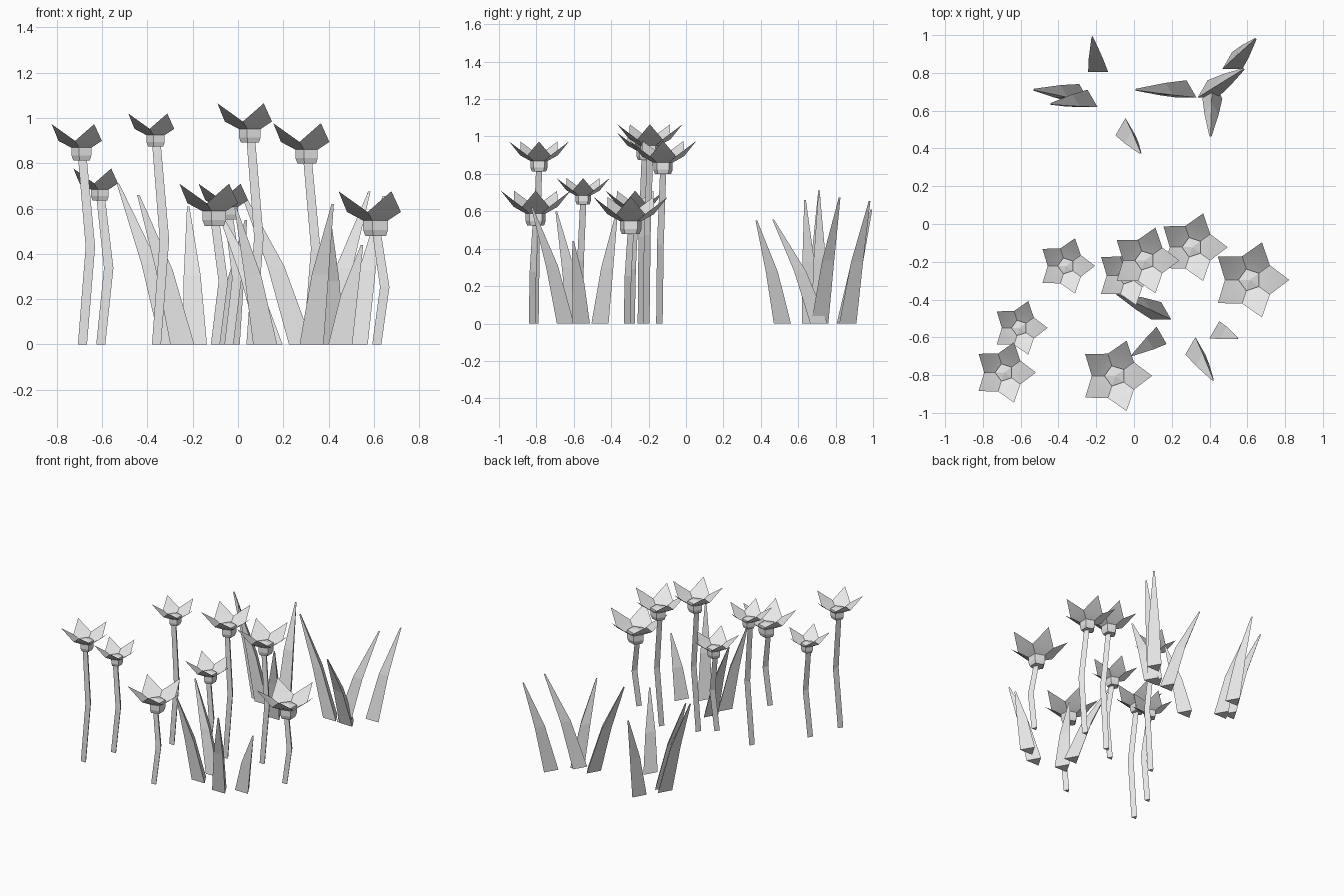
import bpy, bmesh, math
from mathutils import Vector

cube = bpy.data.objects.get("Cube")
if cube:
    bpy.data.objects.remove(cube)

grey = bpy.data.materials.new("pale grey")
grey.use_nodes = True
grey.diffuse_color = (0.8, 0.8, 0.8, 1)
grey.node_tree.nodes["Principled BSDF"].inputs["Base Color"].default_value = (0.8, 0.8, 0.8, 1)


def polar(radius, degrees, z):
    a = math.radians(degrees)
    return Vector((radius * math.cos(a), radius * math.sin(a), z))


def finish(bm, name, smooth=False):
    mesh = bpy.data.meshes.new(name)
    for f in bm.faces:
        f.smooth = smooth
    bm.to_mesh(mesh)
    bm.free()
    mesh.materials.append(grey)
    obj = bpy.data.objects.new(name, mesh)
    bpy.context.collection.objects.link(obj)
    return obj


def loft(name, rings, sides, turn):
    """Capped skin through (centre, radius) rings."""
    bm = bmesh.new()
    loops = [[bm.verts.new(Vector(c) + polar(r, turn + 360 * i / sides, 0))
              for i in range(sides)] for c, r in rings]
    for low, high in zip(loops, loops[1:]):
        for i in range(sides):
            j = (i + 1) % sides
            bm.faces.new((low[i], low[j], high[j], high[i]))
    bm.faces.new(loops[0][::-1])
    bm.faces.new(loops[-1])
    return finish(bm, name)


def flower(x, y, tip_z, size):
    base = Vector((x, y, tip_z - 0.95 * size))

    # Stem with one knee
    loft("stem", [((x, y - 0.025, 0), 0.023),
                  ((x + 0.035, y - 0.02, base.z * 0.53), 0.024),
                  ((x, y - 0.005, base.z + 0.01), 0.022)], 3, 90)

    # Five-sided cup running up into the flower centre
    profile = [(0.24, 0), (0.29, 0.13), (0.29, 0.42), (0.02, 0.48)]
    loft("flower_cup", [(base + Vector((0, 0, z * size)), r * size)
                        for r, z in profile], 5, 36)

    # Five separate pointed petals
    bm = bmesh.new()
    for k in range(5):
        a = 72 * k
        corners = [polar(0.29, a - 36, 0.33), polar(0.63, a - 36, 0.51),
                   polar(1, a, 0.95),
                   polar(0.63, a + 36, 0.51), polar(0.29, a + 36, 0.33)]
        v = [bm.verts.new(base + c * size) for c in corners]
        bm.faces.new((v[0], v[1], v[3], v[4]))
        bm.faces.new((v[1], v[2], v[3]))
    finish(bm, "petals", True)


def blade(foot, tip):
    # Three-sided leaf that bends outward as it rises
    foot, tip = Vector((*foot, 0)), Vector(tip)
    rings = []
    for t, r in ((0, 0.061), (0.5, 0.043), (1, 0.006)):
        c = foot.lerp(tip, 0.65 * t + 0.35 * t * t)
        c.z = tip.z * t
        rings.append((c, r))
    loft("grass_blade", rings, 3, 90)


# Flowers: x, y, petal tip height, petal reach
for f in ((-0.687, -0.786, 0.973, 0.168), (-0.606, -0.55, 0.777, 0.149),
          (-0.36, -0.222, 1.02, 0.154), (-0.1, -0.804, 0.71, 0.196),
          (-0.04, -0.272, 0.71, 0.166), (0.057, -0.193, 1.065, 0.183),
          (0.308, -0.123, 0.977, 0.188), (0.613, -0.296, 0.677, 0.209)):
    flower(*f)

# Grass: foot position, tip position
for foot, tip in (((-0.19, 0.836), (-0.22, 0.99, 0.61)),
                  ((-0.29, 0.68), (-0.53, 0.71, 0.71)),
                  ((-0.246, 0.65), (-0.44, 0.635, 0.66)),
                  ((0.278, 0.70), (0.01, 0.71, 0.69)),
                  ((0.39, 0.70), (0.58, 0.82, 0.675)),
                  ((0.415, 0.695), (0.405, 0.465, 0.555)),
                  ((0.52, 0.85), (0.643, 0.98, 0.655)),
                  ((-0.045, 0.5), (0.035, 0.375, 0.55)),
                  ((0.144, -0.475), (-0.09, -0.37, 0.6)),
                  ((0.12, -0.605), (-0.01, -0.695, 0.6)),
                  ((0.325, -0.66), (0.418, -0.825, 0.62)),
                  ((0.452, -0.575), (0.548, -0.605, 0.44))):
    blade(foot, tip)
